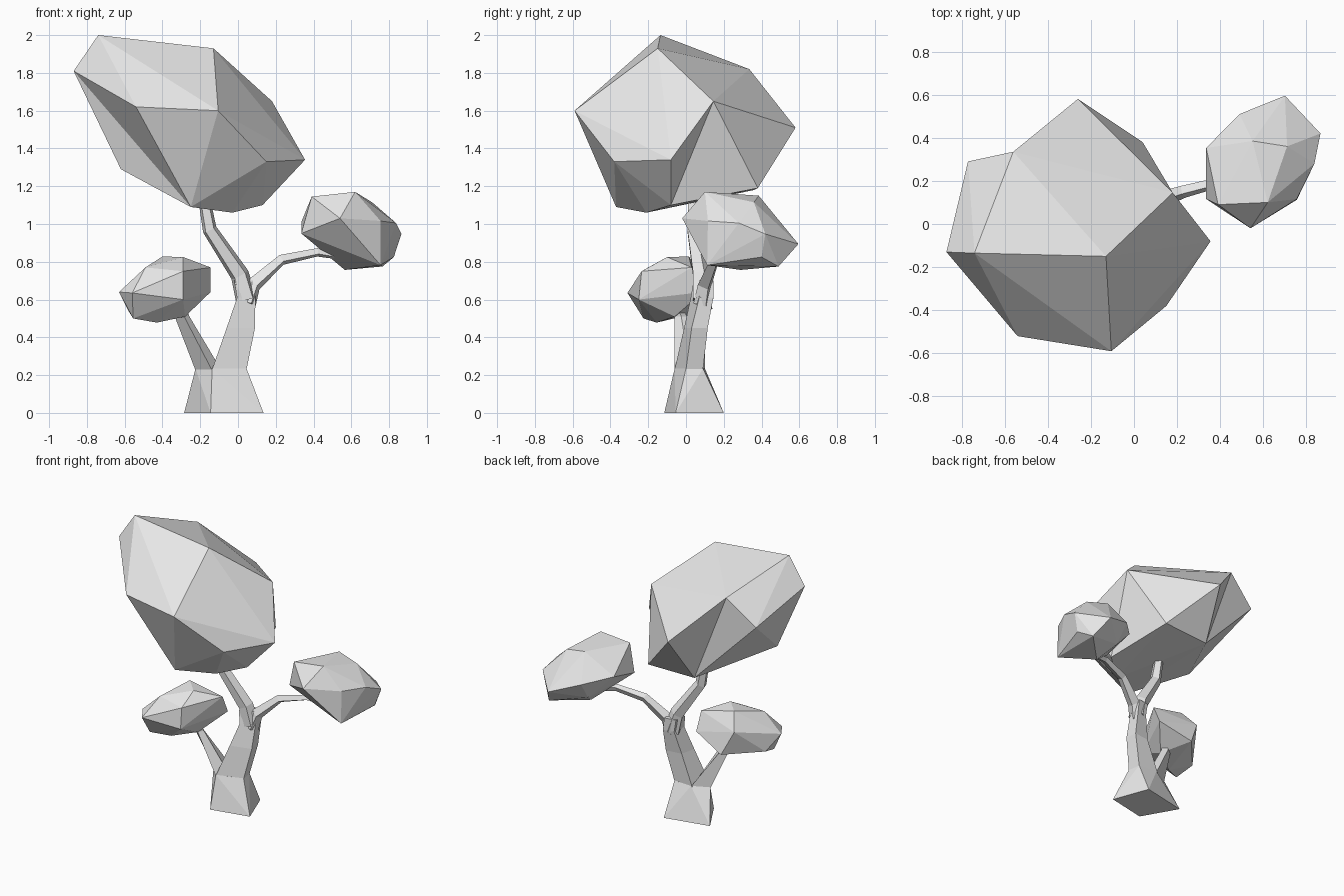
import bpy, bmesh, math
from mathutils import Vector

cube = bpy.data.objects.get("Cube")
if cube:
    bpy.data.objects.remove(cube, do_unlink=True)

# Single plain material
grey = bpy.data.materials.new("light_grey")
grey.use_nodes = True
colour = (0.8, 0.8, 0.8, 1)
grey.diffuse_color = colour
grey.node_tree.nodes["Principled BSDF"].inputs["Base Color"].default_value = colour


def finish(name, bm):
    bmesh.ops.recalc_face_normals(bm, faces=bm.faces[:])
    mesh = bpy.data.meshes.new(name)
    bm.to_mesh(mesh)
    bm.free()
    mesh.materials.append(grey)
    obj = bpy.data.objects.new(name, mesh)
    bpy.context.scene.collection.objects.link(obj)
    return obj


def faceted(name, points, creases=()):
    """Low-poly lump spanned by corner points; creases turn ridge edges inward."""
    bm = bmesh.new()
    verts = [bm.verts.new(p) for p in points]
    bmesh.ops.convex_hull(bm, input=verts)
    for a, b in creases:
        edge = bm.edges.get((verts[a], verts[b]))
        if edge:
            bmesh.ops.rotate_edges(bm, edges=[edge], use_ccw=False)
    loose = [v for v in bm.verts if not v.link_faces]
    bmesh.ops.delete(bm, geom=loose, context='VERTS')
    return finish(name, bm)


def skin(name, loops):
    """Closed skin over a stack of matching point loops."""
    bm = bmesh.new()
    rings = [[bm.verts.new(p) for p in loop] for loop in loops]
    sides = len(rings[0])
    for low, high in zip(rings, rings[1:]):
        for k in range(sides):
            n = (k + 1) % sides
            bm.faces.new((low[k], low[n], high[n], high[k]))
    bm.faces.new(rings[0][::-1])
    bm.faces.new(rings[-1])
    return finish(name, bm)


def level(z, *corners):
    """Horizontal loop of corners at height z."""
    return [(x, y, z) for x, y in corners]


def limb(name, path, sides=4, turn=0.0):
    """Tapered tube through (x, y, z, radius) stations."""
    centres = [Vector(p[:3]) for p in path]
    loops = []
    for i, p in enumerate(path):
        tangent = centres[min(i + 1, len(path) - 1)] - centres[max(i - 1, 0)]
        side = Vector((0, 1, 0)).cross(tangent).normalized()
        other = tangent.cross(side).normalized()
        angles = [turn + math.tau * k / sides for k in range(sides)]
        loops.append([centres[i] + p[3] * (math.cos(a) * side + math.sin(a) * other)
                      for a in angles])
    return skin(name, loops)


# Flared trunk foot
foot = level(0, (-.145, -.115), (.135, -.055), (.04, .2), (-.285, .13))
shoulder = level(.235, (-.137, -.06), (.045, 0), (.03, .09), (-.225, .04))
faceted("trunk_base", foot + shoulder + [(-.11, .1, .235)])

# Trunk, corners running front, right, back, left
skin("trunk", [
    level(.23, (-.137, -.06), (.045, 0), (.03, .09), (-.12, .1)),
    level(.45, (-.06, -.01), (.09, .03), (.082, .115), (-.035, .1)),
    level(.61, (-.005, .025), (.092, .07), (.085, .145), (.005, .13)),
    level(.7, (-.02, .04), (.085, .08), (.075, .145), (-.01, .13))])

# Three branches
limb("upper_branch", [(.045, .085, .6, .06), (.01, .08, .73, .052),
                      (-.15, .04, .97, .04), (-.18, .04, 1.14, .033)], 5, .3)
limb("left_branch", [(.05, .085, .58, .05), (.085, .1, .68, .042),
                     (.23, .15, .81, .03), (.42, .2, .85, .024),
                     (.54, .23, .83, .02)], 4, .4)
skin("right_branch", [
    level(.23, (-.14, -.06), (-.09, .02), (-.11, .1), (-.227, .04)),
    level(.51, (-.285, -.06), (-.257, -.025), (-.29, .005), (-.335, -.025)),
    level(.6, (-.32, -.09), (-.29, -.06), (-.32, -.03), (-.36, -.06))])

# Large crown
faceted("large_crown", [
    (-.74, -.135, 2.0), (-.87, -.13, 1.81), (-.13, -.15, 1.93),
    (.18, .145, 1.65), (.355, -.08, 1.34), (.13, -.08, 1.1),
    (-.03, -.21, 1.06), (-.25, -.37, 1.09), (-.62, -.17, 1.29),
    (-.54, -.52, 1.62), (-.105, -.59, 1.6), (.15, -.38, 1.33),
    (-.56, .335, 1.82), (-.26, .58, 1.51), (.04, .38, 1.19),
    (-.77, .29, 1.64), (-.32, .36, 1.18)],
    creases=[(4, 14), (13, 15), (8, 9)])

# Small crown on the left branch
faceted("left_crown", [
    (.54, -.02, 1.03), (.62, .1, 1.17), (.39, .09, 1.145),
    (.55, .385, 1.15), (.71, .36, 1.115), (.755, .116, 1.016),
    (.837, .28, 1.005), (.865, .42, .947), (.7, .595, .894),
    (.49, .51, .97), (.335, .353, 1.01), (.335, .116, .95),
    (.755, .112, .782), (.565, .29, .757), (.765, .49, .775),
    (.825, .4, .825), (.5, .42, .84)])

# Small crown on the right branch
faceted("right_crown", [
    (-.63, -.2, .64), (-.49, -.2, .77), (-.4, .015, .828),
    (-.29, -.1, .825), (-.145, .03, .77), (-.145, .09, .64),
    (-.29, -.235, .75), (-.29, -.25, .6), (-.56, -.31, .635),
    (-.28, -.06, .51), (-.43, -.155, .478), (-.555, -.225, .5),
    (-.38, .14, .55), (-.46, .1, .72), (-.58, -.09, .54)])
